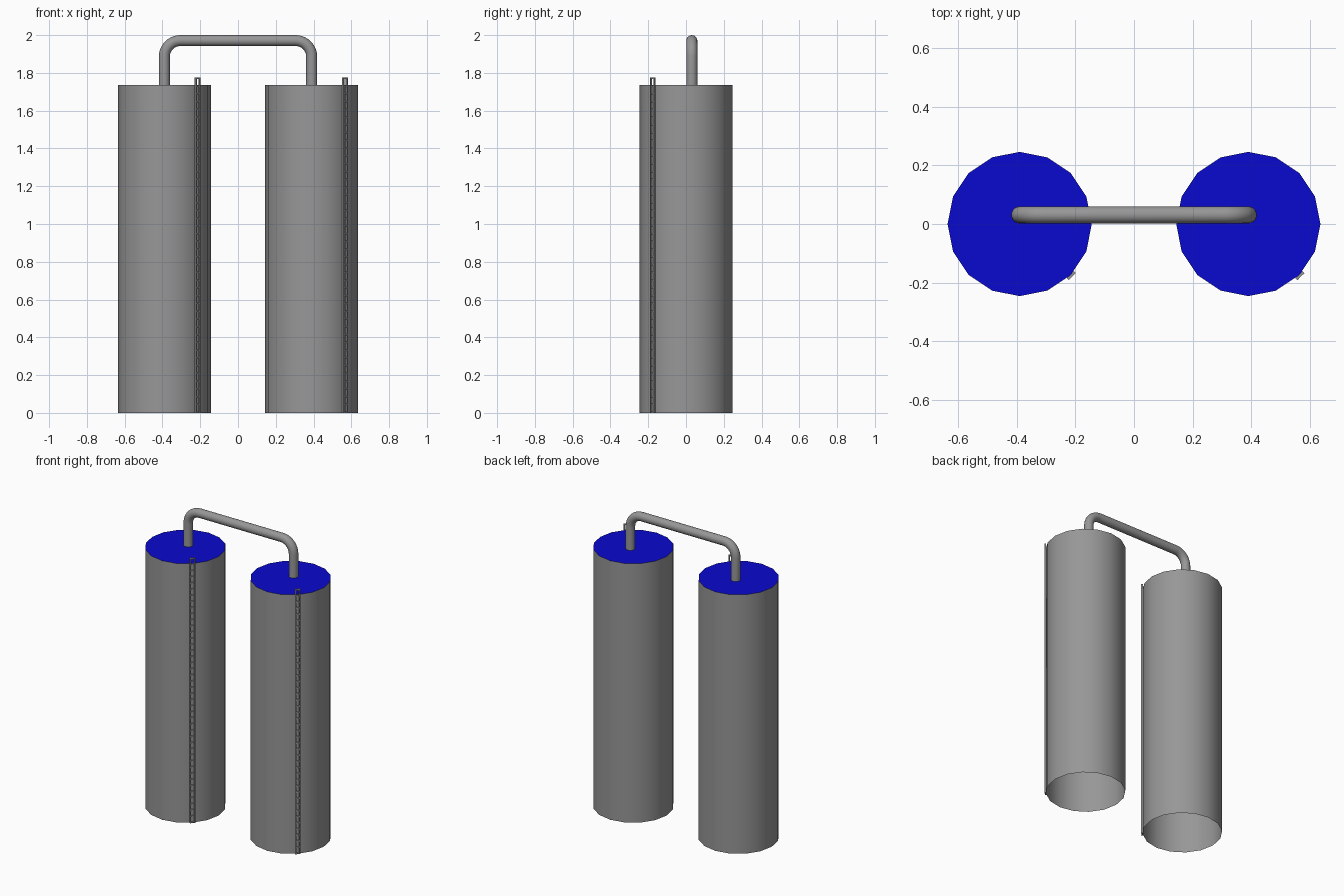
import bpy, bmesh, math
from mathutils import Matrix, Vector

if "Cube" in bpy.data.objects:
    bpy.data.objects.remove(bpy.data.objects["Cube"])

TANK_X, TANK_R, TANK_H, SIDES = 0.39, 0.246, 1.735, 16


def material(name, rgb):
    m = bpy.data.materials.new(name)
    m.diffuse_color = (*rgb, 1)
    m.use_nodes = True
    m.node_tree.nodes["Principled BSDF"].inputs["Base Color"].default_value = m.diffuse_color
    return m


grey = material("steel_grey", (0.31, 0.31, 0.31))
blue = material("lid_blue", (0.003, 0.003, 0.62))


def add_object(name, bm, *mats):
    bmesh.ops.recalc_face_normals(bm, faces=bm.faces)
    me = bpy.data.meshes.new(name)
    bm.to_mesh(me)
    bm.free()
    for m in mats:
        me.materials.append(m)
    ob = bpy.data.objects.new(name, me)
    bpy.context.collection.objects.link(ob)
    return ob


def smooth(ob):
    bpy.ops.object.select_all(action='DESELECT')
    ob.select_set(True)
    bpy.context.view_layer.objects.active = ob
    bpy.ops.object.shade_smooth_by_angle(angle=math.radians(35))


def box(bm, size, pos):
    bmesh.ops.create_cube(bm, size=1, matrix=Matrix.Translation(pos) @ Matrix.Diagonal((*size, 1)))


# Tank: 16-sided wall, open underneath, with a blue lid
def tank(name, x):
    bm = bmesh.new()
    bmesh.ops.create_cone(bm, cap_ends=True, segments=SIDES, radius1=TANK_R, radius2=TANK_R,
                          depth=TANK_H, matrix=Matrix.Translation((x, 0, TANK_H / 2)))
    bm.normal_update()
    bmesh.ops.delete(bm, geom=[f for f in bm.faces if f.normal.z < -0.9], context='FACES_ONLY')
    for f in bm.faces:
        f.material_index = 1 if f.normal.z > 0.9 else 0
    smooth(add_object(name, bm, grey, blue))


# Ladder: two rails and evenly spaced rungs, on the front right diagonal of the tank
def ladder(name, x):
    width, thick, rail, top, rungs = 0.034, 0.010, 0.007, 1.775, 44
    bm = bmesh.new()
    for s in (-1, 1):
        box(bm, (rail, thick, top), (s * (width - rail) / 2, 0, top / 2))
    for i in range(rungs):
        z = top - 0.004 - i * (top - 0.008) / (rungs - 1)
        box(bm, (width - 2 * rail, thick * 0.8, 0.008), (0, 0, z))
    ob = add_object(name, bm, grey)
    d = (TANK_R + 0.003) * math.sqrt(0.5)
    ob.matrix_world = Matrix.Translation((x + d, -d, 0)) @ Matrix.Rotation(math.radians(45), 4, 'Z')


for side, x in (("left", -TANK_X), ("right", TANK_X)):
    tank(side + "_tank", x)
    ladder(side + "_ladder", x)

# Connecting pipe: round section swept along a path with two bends
PIPE_R, BEND, PIPE_Y, PIPE_Z = 0.029, 0.085, 0.031, 1.971
half = [Vector((-TANK_X, PIPE_Y, TANK_H - 0.002))]
for i in range(11):
    a = math.pi - i / 10 * math.pi / 2
    half.append(Vector((-TANK_X + BEND + BEND * math.cos(a), PIPE_Y,
                        PIPE_Z - BEND + BEND * math.sin(a))))
path = half + [Vector((-p.x, p.y, p.z)) for p in reversed(half)]

SEG = 20
bm = bmesh.new()
rings = []
for i, p in enumerate(path):
    t = (path[min(i + 1, len(path) - 1)] - p).normalized() + (p - path[max(i - 1, 0)]).normalized()
    t.normalize()
    n = Vector((-t.z, 0, t.x))
    rings.append([bm.verts.new(p + PIPE_R * (math.cos(a) * n + math.sin(a) * Vector((0, 1, 0))))
                  for a in (2 * math.pi * k / SEG for k in range(SEG))])
for r0, r1 in zip(rings, rings[1:]):
    for k in range(SEG):
        j = (k + 1) % SEG
        bm.faces.new((r0[k], r0[j], r1[j], r1[k]))
smooth(add_object("connecting_pipe", bm, grey))
